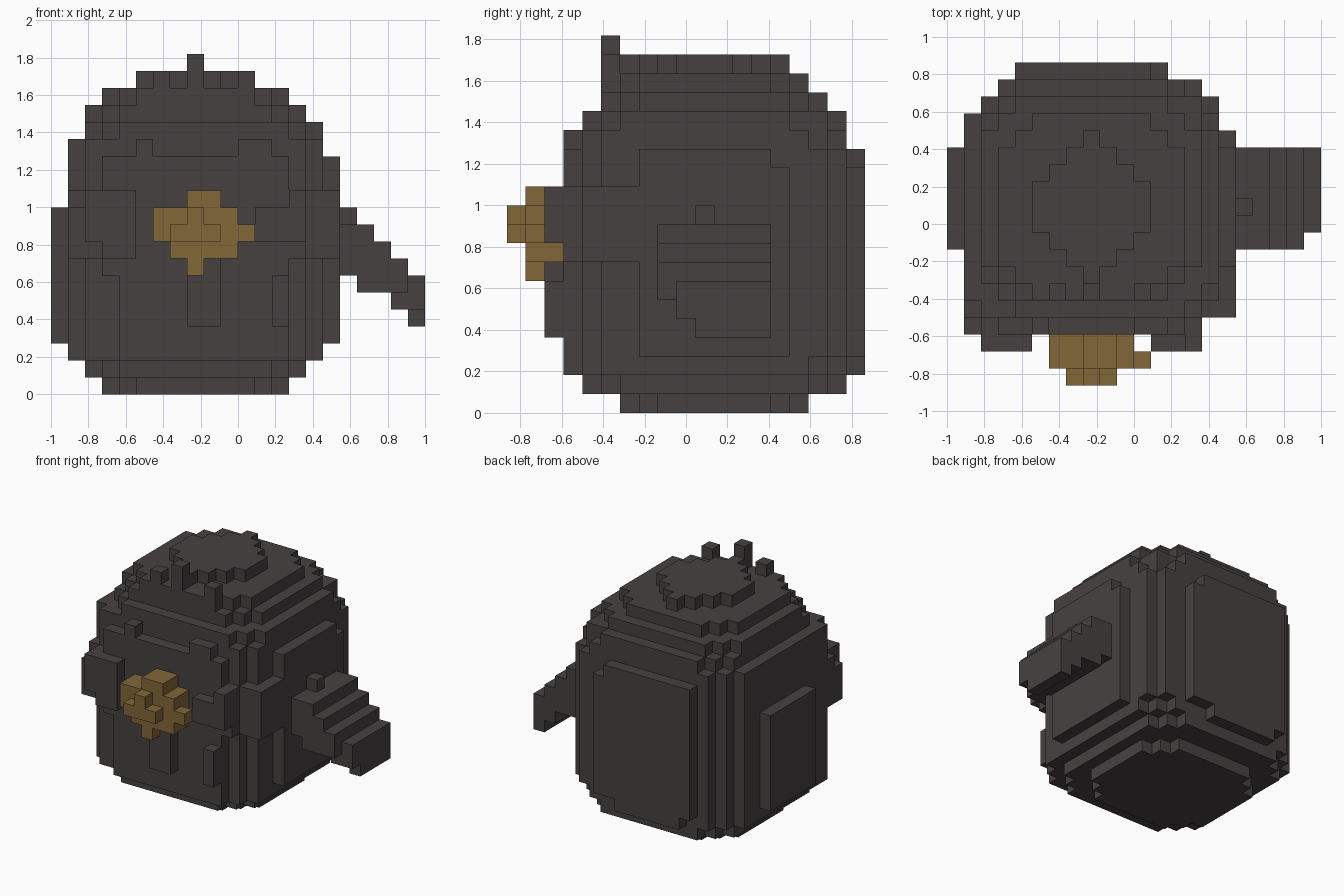
import bpy, bmesh
from mathutils import Vector
from itertools import product

if "Cube" in bpy.data.objects:
    bpy.data.objects.remove(bpy.data.objects["Cube"])

UNIT = 2 / 22
ORIGIN = Vector((-11, -9.5, 0))


def material(name, rgb):
    m = bpy.data.materials.new(name)
    m.use_nodes = True
    m.diffuse_color = (*rgb, 1)
    m.node_tree.nodes["Principled BSDF"].inputs["Base Color"].default_value = (*rgb, 1)
    return m


CHARCOAL = material("charcoal feathers", (0.060, 0.053, 0.051))
TAN = material("tan beak", (0.220, 0.136, 0.039))


def block(i, j, k):
    """Cells in half-open index ranges."""
    return set(product(range(*i), range(*j), range(*k)))


def build(name, cells, mat, solid=()):
    """Turn unit cells into one mesh, keeping only its outer faces."""
    bm = bmesh.new()
    verts = {}
    filled = cells | set(solid)

    def corner(p):
        key = tuple(p)
        if key not in verts:
            verts[key] = bm.verts.new((Vector(p) + ORIGIN) * UNIT)
        return verts[key]

    for cell in sorted(cells):
        for axis, side in product(range(3), (0, 1)):
            neighbour = list(cell)
            neighbour[axis] += 2 * side - 1
            if tuple(neighbour) in filled:
                continue
            ring = []
            for a, b in ((0, 0), (1, 0), (1, 1), (0, 1)):
                p = list(cell)
                p[axis] += side
                p[(axis + 1) % 3] += a
                p[(axis + 2) % 3] += b
                ring.append(corner(p))
            bm.faces.new(ring if side else ring[::-1])
    bmesh.ops.dissolve_limit(bm, angle_limit=0.01, verts=bm.verts[:], edges=bm.edges[:])
    mesh = bpy.data.meshes.new(name)
    bm.to_mesh(mesh)
    bm.free()
    mesh.materials.append(mat)
    obj = bpy.data.objects.new(name, mesh)
    bpy.context.collection.objects.link(obj)
    return obj


# Body outline insets: by height (sides, front, back) and by depth (sides)
left_z = [3, 2, 1] + [0] * 8 + [1] * 4 + [2, 2, 3, 5]
right_z = [3, 2, 1] + [0] * 11 + [1, 1, 2, 3, 5]
front_z = [6, 4, 3, 3] + [2] * 8 + [3] * 3 + [4, 5, 5, 6]
back_z = [3, 1] + [0] * 12 + [1, 1, 2, 3, 4]
left_y = [2] + [1] * 5 + [0] * 6 + [1, 1, 2, 3, 4]
right_y = [2, 1] + [0] * 11 + [1, 1, 2, 4]


def bulge(offset, low, high):
    """One rounding term; each term is (radius, power) for either direction."""
    radius, power = high if offset > 0 else low
    return abs(offset / radius) ** power


def in_body(i, j, k):
    if not max(left_z[k], left_y[j - 2]) <= i < 17 - max(right_z[k], right_y[j - 2]):
        return False
    if not front_z[k] <= j < 19 - back_z[k]:
        return False
    # The face plates, folded wing and brows are added separately
    if j == 2 or i == 0 or (j == 3 and k == 14):
        return False
    # The lower chest is narrower, and the raised-wing side is set back in front
    if (j == 3 and k < 7 and not 4 <= i < 14) or (i == 16 and j < 7):
        return False
    # Crown plate
    if k == 18:
        return abs(i - 8) + abs(j - 10) <= 4 and abs(i - 8) <= 3
    # Cut corners in plan, wider at the front except across the cheeks
    front_cut = 4 if 8 <= k < 12 else 6
    for across, inset in ((i, left_z[k]), (16 - i, right_z[k])):
        if across + j < max(front_cut, inset + front_z[k] + 2):
            return False
        if across + 18 - j < inset + back_z[k] + 2:
            return False
    return (bulge(i - 8, (8.5, 3.3), (8.5, 2.8))
            + bulge(j - 10, (8.5, 3.8), (8.5, 3.4))
            + bulge(k - 8, (8.5, 5), (10.1, 3))) <= 1.03


body = {c for c in block((0, 17), (2, 19), (0, 19)) if in_body(*c)}
body |= block((16, 17), (4, 7), (8, 12))
build("body", body, CHARCOAL)

# Folded wing on one side
build("folded_wing", block((0, 1), (8, 14), (3, 11)), CHARCOAL, body)

# Raised wing stepping down and outward
wing = set()
for n, bottom in enumerate((7, 6, 6, 5, 4)):
    wing |= block((17 + n, 18 + n), (8, 14), (bottom, 11 - n))
wing -= block((17, 18), (8, 10), (10, 11)) | block((17, 18), (11, 14), (10, 11))
wing -= block((21, 22), (8, 9), (4, 8)) | block((21, 22), (9, 10), (4, 5))
wing -= block((20, 21), (8, 9), (5, 6))
build("raised_wing", wing, CHARCOAL, body)

# Raised plates on the face and chest
build("right_eye_patch", block((2, 5), (2, 3), (8, 12)) - {(2, 2, 8)}, CHARCOAL, body)
build("left_eye_patch", block((12, 15), (2, 3), (9, 11)) | {(14, 2, 11)}, CHARCOAL, body)
build("chest_plate", block((8, 10), (2, 3), (4, 8)), CHARCOAL, body)
build("left_leg_plate", block((13, 14), (2, 3), (4, 7)), CHARCOAL, body)
build("right_brow", block((5, 6), (3, 4), (14, 15)), CHARCOAL, body)
build("left_brow", block((11, 13), (3, 4), (14, 15)), CHARCOAL, body)

# Crest tufts
crest = set()
for i, top in ((6, 19), (8, 20), (11, 19)):
    crest |= block((i, i + 1), (5, 6), (17, top))
build("crest", crest, CHARCOAL, body)

# Beak
beak = block((6, 11), (1, 3), (9, 11)) | block((7, 11), (1, 3), (8, 9))
beak |= block((8, 10), (1, 3), (11, 12)) | block((8, 9), (1, 2), (7, 8))
beak |= block((7, 10), (0, 1), (9, 10)) | {(8, 0, 10), (11, 1, 9)}
build("beak", beak, TAN, body)
